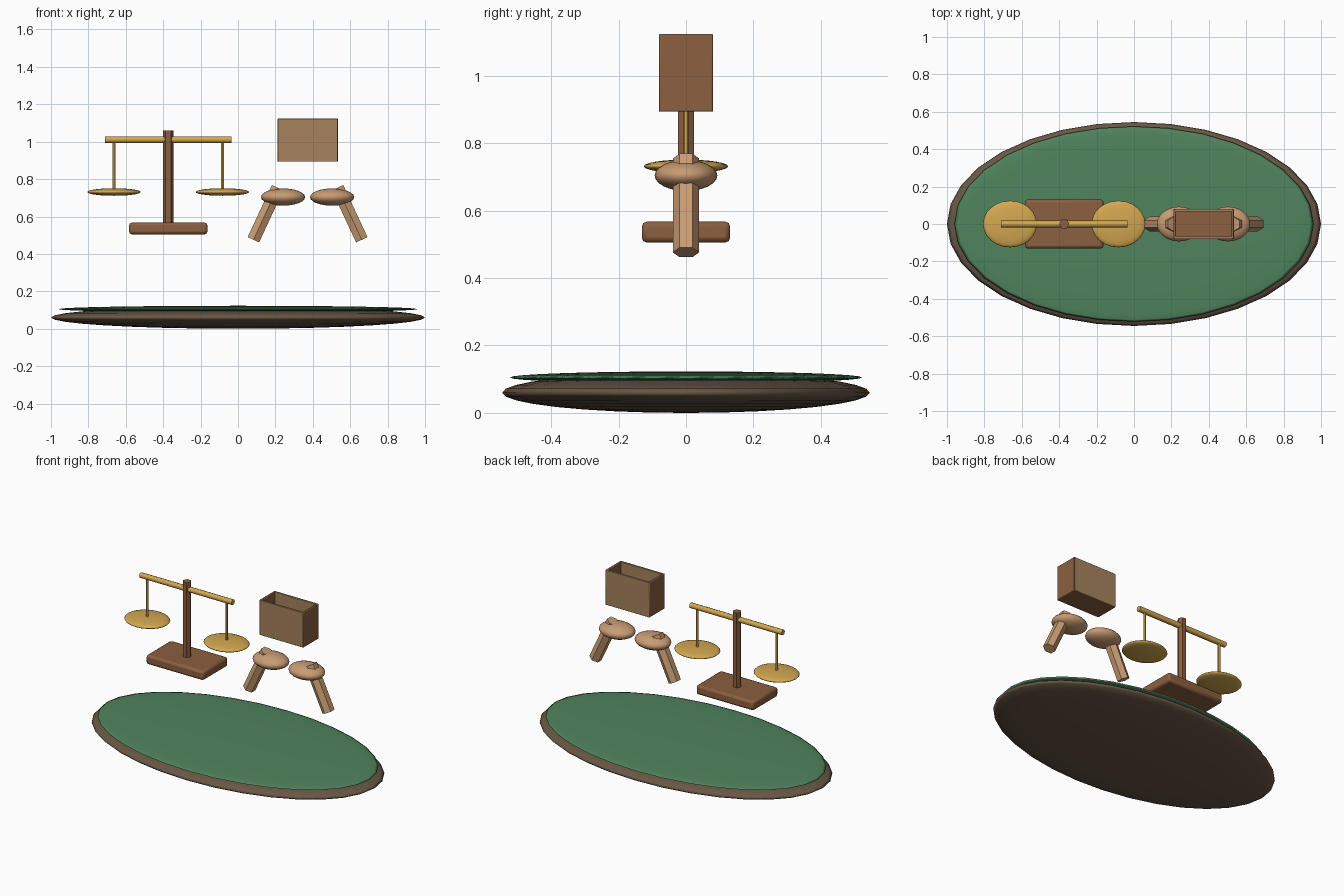
import bpy
from math import radians, pi

if "Cube" in bpy.data.objects:
    bpy.data.objects.remove(bpy.data.objects["Cube"])


def material(name, rgb):
    m = bpy.data.materials.new(name)
    m.diffuse_color = (*rgb, 1)
    m.use_nodes = True
    m.node_tree.nodes["Principled BSDF"].inputs["Base Color"].default_value = m.diffuse_color
    return m


DARK = material("dark_wood", (0.14, 0.095, 0.06))
GREEN = material("green_felt", (0.08, 0.23, 0.11))
WOOD = material("wood", (0.26, 0.115, 0.05))
TAN = material("tan_panel", (0.38, 0.23, 0.11))
BRASS = material("brass", (0.65, 0.39, 0.08))
SKIN = material("skin", (0.58, 0.33, 0.17))


def finish(name, mat):
    ob = bpy.context.object
    ob.name = name
    ob.data.materials.append(mat)
    return ob


def ellipsoid(name, loc, radii, mat, segments=32, rings=16):
    bpy.ops.mesh.primitive_uv_sphere_add(segments=segments, ring_count=rings, location=loc)
    bpy.context.object.scale = radii
    bpy.ops.object.transform_apply(location=False, rotation=False)
    bpy.ops.object.shade_smooth()
    return finish(name, mat)


def rod(name, loc, radius, length, mat, sides, rot=(0, 0, 0), spin=0.0):
    # spin turns the polygon about its own axis before it is tilted
    bpy.ops.mesh.primitive_cylinder_add(vertices=sides, radius=radius, depth=length,
                                        rotation=(0, 0, spin))
    bpy.ops.object.transform_apply()
    ob = finish(name, mat)
    ob.location, ob.rotation_euler = loc, rot
    bpy.ops.object.shade_smooth_by_angle(angle=radians(46))
    return ob


def box(name, loc, size, mat, bevel):
    bpy.ops.mesh.primitive_cube_add(size=1, location=loc)
    ob = finish(name, mat)
    ob.scale = size
    bpy.ops.object.transform_apply(location=False, rotation=False)
    mod = ob.modifiers.new("bevel", 'BEVEL')
    mod.width, mod.segments = bevel, 2
    bpy.ops.object.shade_smooth_by_angle(angle=radians(30))
    return ob


# Oval base with felt top
ellipsoid("base_disc", (0, 0, 0.06), (1.0, 0.545, 0.06), DARK)
ellipsoid("felt_top", (0, 0, 0.105), (0.96, 0.522, 0.018), GREEN)

# Balance scale
SX = -0.373
box("scale_base", (SX, 0, 0.536), (0.42, 0.262, 0.062), WOOD, 0.015)
rod("scale_post", (SX, 0, 0.805), 0.027, 0.512, WOOD, 6, spin=pi / 2)
rod("scale_beam", (SX, 0, 1.011), 0.018, 0.674, BRASS, 8, rot=(0, pi / 2, 0))
for side, name in ((-1, "left"), (1, "right")):
    x = SX + side * 0.29
    rod(name + "_hanger", (x, 0, 0.87), 0.008, 0.28, BRASS, 6)
    ellipsoid(name + "_pan", (x, 0, 0.731), (0.144, 0.125, 0.02), BRASS, 24, 12)

# Pair of hands with forearms
HX = 0.372
for side, name in ((-1, "left"), (1, "right")):
    ellipsoid(name + "_palm", (HX + side * 0.131, 0, 0.704), (0.118, 0.093, 0.046), SKIN, 24, 12)
    rod(name + "_forearm", (HX + side * 0.225, 0, 0.615), 0.039, 0.307, SKIN, 6,
        rot=(0, radians(-25 * side), 0))

# Open box above the hands
W, D, T, Z0, Z1 = 0.324, 0.16, 0.014, 0.893, 1.123
zc, h = (Z0 + Z1) / 2, Z1 - Z0
box("box_floor", (HX + 0.001, 0, Z0 + T / 2), (W - 0.004, D - 0.004, T), WOOD, 0.003)
for side, end, face in ((-1, "left", "front"), (1, "right", "back")):
    box(f"box_{end}_panel", (HX + side * (W - T) / 2, 0, zc), (T, D, h), WOOD, 0.004)
    box(f"box_{face}_panel", (HX, side * (D - T) / 2, zc), (W - 0.008, T, h), TAN, 0.002)
